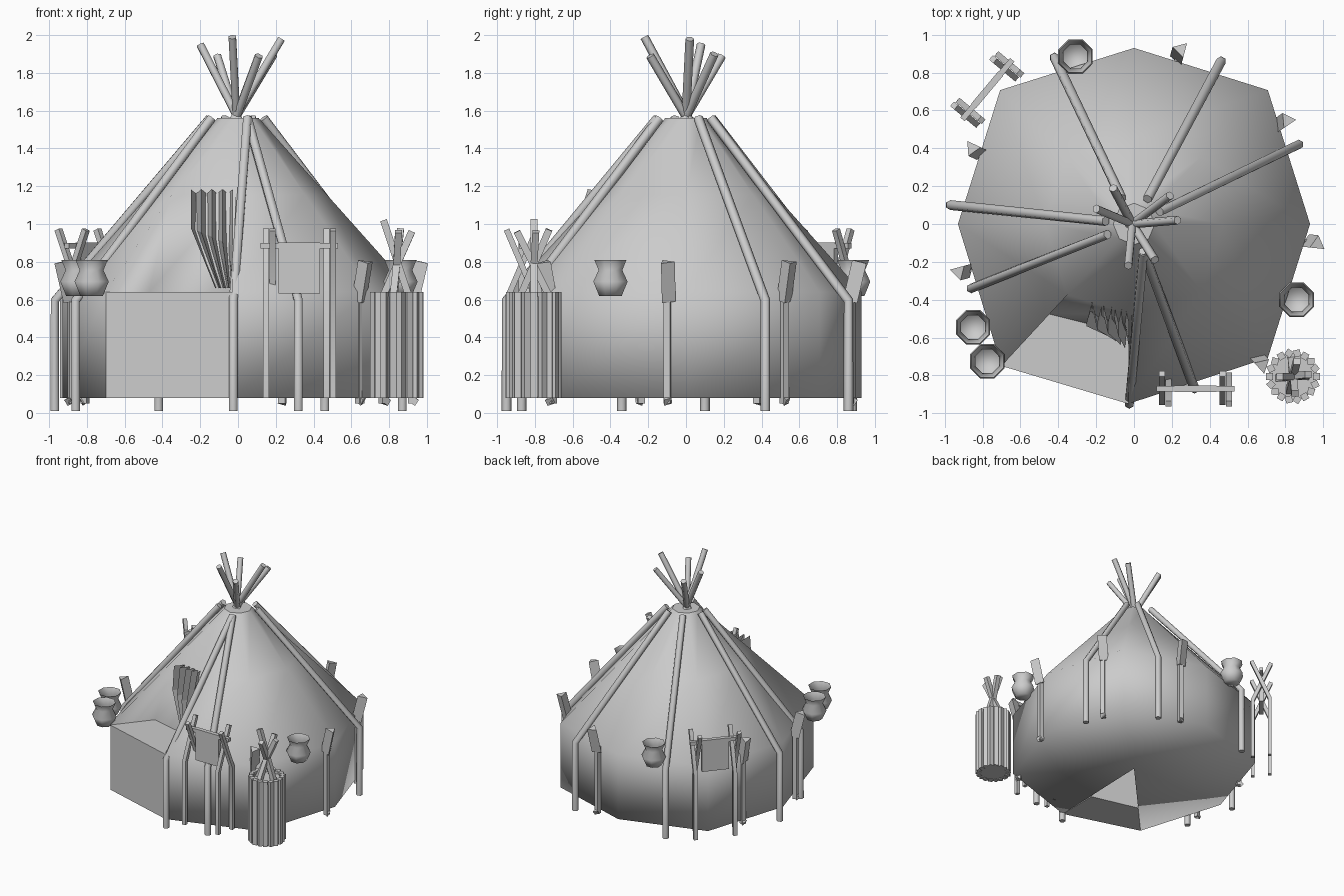
import bpy, bmesh
from math import sin, cos, pi, radians
from mathutils import Vector, Matrix

cube = bpy.data.objects.get("Cube")
if cube:
    bpy.data.objects.remove(cube)

grey = bpy.data.materials.new("plain_grey")
grey.use_nodes = True
grey.diffuse_color = (0.6, 0.6, 0.6, 1)
bsdf = next(n for n in grey.node_tree.nodes if n.type == "BSDF_PRINCIPLED")
bsdf.inputs["Base Color"].default_value = (0.6, 0.6, 0.6, 1)
bsdf.inputs["Roughness"].default_value = 0.8


def finish(name, bm, smooth=False):
    bmesh.ops.recalc_face_normals(bm, faces=bm.faces)
    for f in bm.faces:
        f.smooth = smooth
    mesh = bpy.data.meshes.new(name)
    bm.to_mesh(mesh)
    bm.free()
    mesh.materials.append(grey)
    ob = bpy.data.objects.new(name, mesh)
    bpy.context.collection.objects.link(ob)
    return ob


def skin(bm, rings, closed=True):
    """Bridge successive point rings with quads and return the vertex rings."""
    vs = [[bm.verts.new(p) for p in ring] for ring in rings]
    n = len(vs[0])
    for a, b in zip(vs, vs[1:]):
        for i in range(n if closed else n - 1):
            j = (i + 1) % n
            bm.faces.new((a[i], a[j], b[j], b[i]))
    return vs


def pole(name, path, radius, sides=6, side_axis=(1, 0, 0)):
    """Straight or bent pole with mitred joints and capped ends."""
    pts = [Vector(p) for p in path]
    rings = []
    for i, p in enumerate(pts):
        ahead = (pts[min(i + 1, len(pts) - 1)] - p).normalized()
        behind = (p - pts[max(i - 1, 0)]).normalized()
        t = (ahead + behind).normalized()
        u = (Vector(side_axis) - t * t.dot(Vector(side_axis))).normalized()
        v = t.cross(u)
        angles = [2 * pi * (k + 0.5) / sides for k in range(sides)]
        rings.append([p + radius * (u * cos(a) + v * sin(a)) for a in angles])
    bm = bmesh.new()
    vs = skin(bm, rings)
    bm.faces.new(vs[0])
    bm.faces.new(vs[-1])
    ob = finish(name, bm, smooth=sides > 4)
    ob.data.set_sharp_from_angle(angle=radians(65))


def box(name, size, matrix):
    bm = bmesh.new()
    bmesh.ops.create_cube(bm, size=1, matrix=matrix @ Matrix.Diagonal((*size, 1)))
    finish(name, bm)


# Tent cover: eight-cornered wall, cone and floor, with a recess in one front sector
FLOOR, EAVE, TOP = 0.08, 0.64, 1.56
up = lambda p, z: Vector((p[0], p[1], z))
spoke = [Vector((cos(k * pi / 4), sin(k * pi / 4), 0)) for k in range(8)]
plan = [s * (1.0 if k % 2 else 0.93) for k, s in enumerate(spoke)]
plan[5] = Vector((-0.70, -0.75, 0))
plan[6] = Vector((-0.03, -0.95, 0))
crown = [s * 0.11 for s in spoke]
middle = [up(p.lerp(c, 0.56), 1.155) for p, c in zip(plan, crown)]
step = [plan[5], plan[6], Vector((-0.03, -0.58, 0)), Vector((-0.47, -0.47, 0))]

bm = bmesh.new()
order = [6, 7, 0, 1, 2, 3, 4, 5]
rows = skin(bm, [[up(plan[k], FLOOR) for k in order],
                 [up(plan[k], EAVE) for k in order],
                 [middle[k] for k in order],
                 [up(crown[k], TOP) for k in order]], closed=False)
hub = bm.verts.new((0, 0, FLOOR))
for a, b in zip(rows[0], rows[0][1:]):
    bm.faces.new((hub, b, a))
back_right, back_left = [bm.verts.new(up(p, EAVE)) for p in step[2:]]
bm.faces.new((rows[2][-1], rows[2][0], rows[3][0], rows[3][-1]))
bm.faces.new((back_left, back_right, rows[2][0], rows[2][-1]))
bm.faces.new((rows[1][-1], back_left, rows[2][-1]))
bm.faces.new((back_right, rows[1][0], rows[2][0]))
finish("tent_cover", bm, smooth=True)

bm = bmesh.new()
bm.faces.new([bm.verts.new(up(p, TOP)) for p in crown])
finish("tent_crown", bm)

# Entrance block with a flat top
bm = bmesh.new()
vs = skin(bm, [[up(p, FLOOR) for p in step], [up(p, EAVE) for p in step]])
bm.faces.new(vs[0])
bm.faces.new(vs[1])
finish("entrance_block", bm)

# Door flap gathered into pleats
bm = bmesh.new()
rows = [[], [], []]
for i in range(9):
    out = 0 if i % 2 else 1
    x, y = -0.25 + 0.028 * i, -0.41 - 0.11 * out
    rows[0].append((x, y, 1.16 + 0.025 * out))
    rows[1].append((x, y - 0.02 - 0.009 * i, 0.98 - 0.012 * i))
    rows[2].append((-0.12 + 0.012 * i, y - 0.08 - 0.009 * i, 0.66))
skin(bm, rows, closed=False)
finish("door_flap", bm)

# Bent poles lying over the cover
feet = [(-0.42, 0.88), (0.46, 0.86), (0.87, 0.42), (-0.97, 0.10),
        (-0.86, -0.34), (-0.025, -0.95), (0.32, -0.87)]
for x, y in feet:
    inner = Vector((x, y, 0)).normalized() * 0.15
    if y < -0.8:
        inner.x = 0.05
    pole("cover_pole", [(x, y, 0.01), (x, y, 0.595), up(inner, 1.56)], 0.026)

# Crossing pole tips above the crown
tips = [(-0.03, -0.22, 1.99), (0.23, 0.02, 1.98), (-0.20, 0.08, 1.95),
        (0.19, 0.15, 1.90), (0.11, -0.19, 1.89), (-0.11, 0.19, 1.89)]
for x, y, z in tips:
    pole("crown_pole", [(-0.15 * x - 0.01, -0.15 * y, 1.52), (x, y, z)], 0.023)

# Anchor stakes with heads leaning outwards
for x, y in [(0.235, 0.875), (0.77, 0.52), (0.92, -0.10),
             (0.645, -0.71), (-0.81, 0.38), (-0.88, -0.24)]:
    base = Vector((x, y, 0))
    out = base.normalized()
    side = out.cross(Vector((0, 0, 1)))
    pole("stake", [up(base, 0.05), up(base, 0.63)], 0.026, 4, side)
    pole("stake_head", [up(base, 0.59), up(base + out * 0.05, 0.80)], 0.046, 3, side)
    pole("stake_foot", [up(base, 0.05), up(base + out * 0.02, 0.08)], 0.026, 3, side)

# Open pots with flared rims
profile = [(0.065, 0.62), (0.098, 0.695), (0.068, 0.755), (0.092, 0.81)]
for x, y in [(-0.85, -0.545), (-0.775, -0.725), (0.86, -0.40), (-0.31, 0.885)]:
    bm = bmesh.new()
    rings = [[(x + r * cos(k * pi / 4 + pi / 8), y + r * sin(k * pi / 4 + pi / 8), z)
              for k in range(8)] for r, z in profile]
    bm.faces.new(skin(bm, rings)[0])
    finish("pot", bm, smooth=True)


# Drying racks: crossed legs, rail and hide
def rack(x, y, angle):
    place = Matrix.Translation((x, y, 0)) @ Matrix.Rotation(angle, 4, "Z")
    along = place.to_3x3() @ Vector((1, 0, 0))
    for end in (-0.16, 0.16):
        for s in (-1, 1):
            off = end + 0.017 * s
            path = [(off, 0.07 * s, 0.08), (off, 0.07 * s, 0.62), (off, -0.08 * s, 0.97)]
            pole("rack_leg", [place @ Vector(p) for p in path], 0.022, 4, along)
    box("rack_rail", (0.41, 0.03, 0.03), place @ Matrix.Translation((0, 0, 0.885)))
    box("rack_hide", (0.22, 0.035, 0.27), place @ Matrix.Translation((0, 0, 0.768)))


rack(0.325, -0.87, 0)
rack(-0.775, 0.71, radians(50))

# Basket made of upright sticks, holding crossed firewood
bx, by = 0.84, -0.805
for k in range(18):
    ring = Matrix.Translation((bx, by, 0.36)) @ Matrix.Rotation(k * pi / 9, 4, "Z")
    box("basket_stick", (0.036, 0.036, 0.56), ring @ Matrix.Translation((0.124, 0, 0))
        @ Matrix.Rotation(0.4 * (k % 3), 4, "Z"))
bm = bmesh.new()
bmesh.ops.create_cone(bm, cap_ends=True, segments=18, radius1=0.125, radius2=0.125,
                      depth=0.53, matrix=Matrix.Translation((bx, by, 0.35)))
finish("basket_core", bm)
for dx, dy, z in [(-0.07, 0.0, 1.02), (0.08, 0.01, 0.96), (0.01, -0.09, 0.96), (0.02, 0.08, 0.97)]:
    pole("firewood", [(bx - dx, by - dy, 0.60), (bx + dx, by + dy, z)], 0.026, 4)
